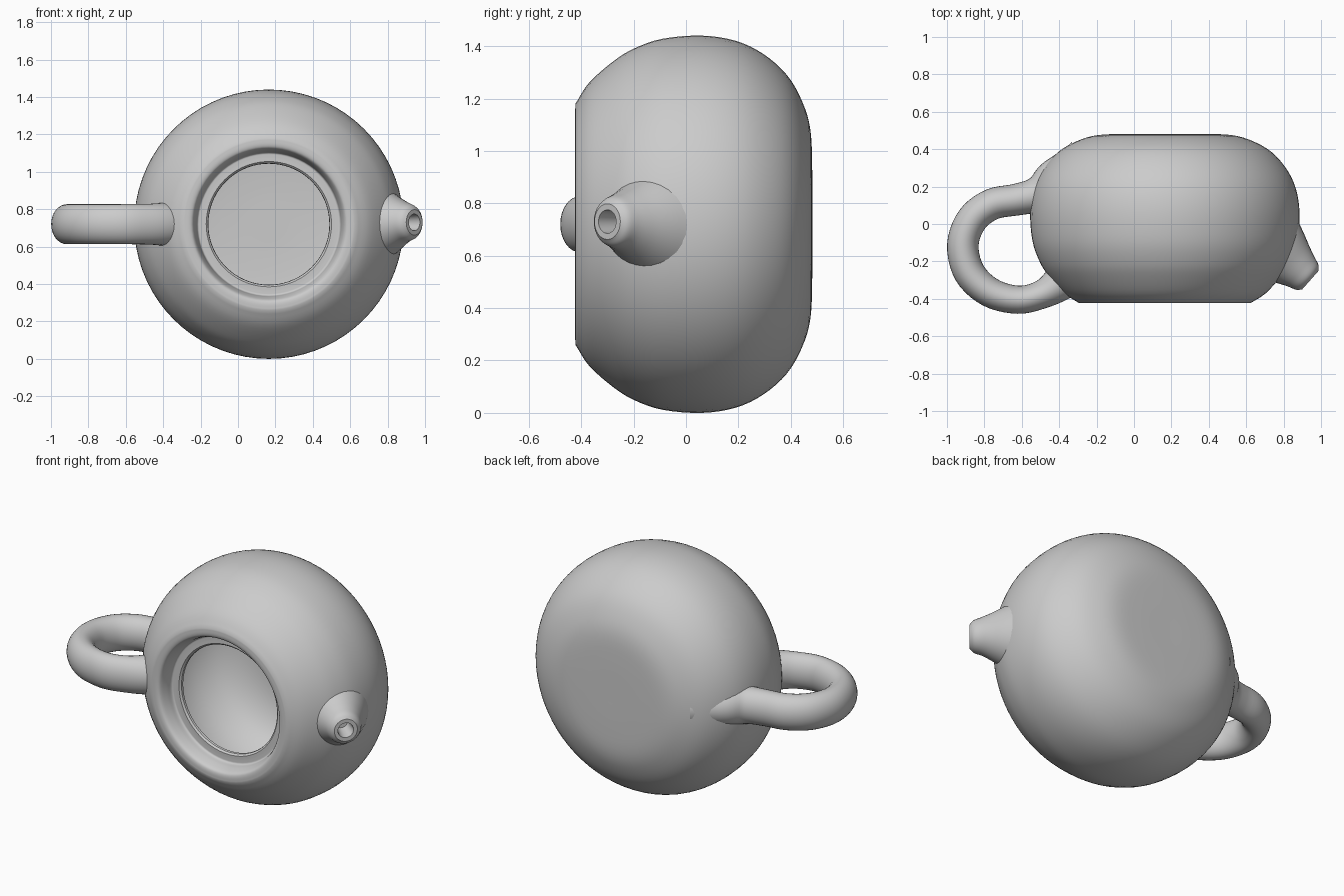
import bpy, bmesh, math
from mathutils import Vector

if "Cube" in bpy.data.objects:
    bpy.data.objects.remove(bpy.data.objects["Cube"])

CX, CZ = 0.165, 0.72      # body axis runs along y through this point
SEG = 72


def smooth_path(pts, n):
    """Catmull-Rom interpolation of tuples of any length."""
    p = [Vector(q) for q in pts]
    p = [2 * p[0] - p[1]] + p + [2 * p[-1] - p[-2]]
    out = []
    for a, b, c, d in zip(p, p[1:], p[2:], p[3:]):
        for i in range(n):
            t = i / n
            out.append(0.5 * (2 * b + (c - a) * t + (2 * a - 5 * b + 4 * c - d) * t * t
                              + (3 * b - a - 3 * c + d) * t ** 3))
    return out + [p[-2]]


def skin(name, rings, cap=True):
    """Bridge rings of points into one smooth closed object."""
    bm = bmesh.new()
    rows = [[bm.verts.new(co) for co in r] for r in rings]
    for r, s in zip(rows, rows[1:]):
        for i in range(len(r)):
            j = (i + 1) % len(r)
            bm.faces.new((r[i], r[j], s[j], s[i]))
    if cap:
        bm.faces.new(rows[0])
        bm.faces.new(rows[-1])
    bmesh.ops.remove_doubles(bm, verts=bm.verts, dist=1e-5)
    bmesh.ops.recalc_face_normals(bm, faces=bm.faces)
    me = bpy.data.meshes.new(name)
    bm.to_mesh(me)
    bm.free()
    ob = bpy.data.objects.new(name, me)
    bpy.context.collection.objects.link(ob)
    return ob


def lathe(name, profile):
    """Revolve (radius, y) points around the body axis."""
    return skin(name, [[(CX + r * math.cos(a), y, CZ + r * math.sin(a))
                        for a in (math.tau * i / SEG for i in range(SEG))]
                       for r, y in profile], cap=False)


def loft(name, sections, n=5, sides=32):
    """Elliptical tube; sections are (x, y, z, radius in plan, vertical radius)."""
    s = smooth_path(sections, n)
    # drop repeated directions at flat ends by taking tangents over given spine
    rings = []
    for i, q in enumerate(s):
        a, b = s[max(i - 1, 0)], s[min(i + 1, len(s) - 1)]
        t = Vector((b[0] - a[0], b[1] - a[1])).normalized()
        rings.append([(q[0] - t.y * q[3] * math.cos(u), q[1] + t.x * q[3] * math.cos(u),
                       q[2] + q[4] * math.sin(u))
                      for u in (math.tau * k / sides for k in range(sides))])
    return skin(name, rings)


def cut(ob, cutter):
    m = ob.modifiers.new("cut", "BOOLEAN")
    m.operation, m.solver, m.object = "DIFFERENCE", "EXACT", cutter
    bpy.context.view_layer.objects.active = ob
    bpy.ops.object.modifier_apply(modifier=m.name)


def finish(ob):
    bpy.ops.object.select_all(action="DESELECT")
    ob.select_set(True)
    bpy.context.view_layer.objects.active = ob
    bpy.ops.object.shade_smooth_by_angle(angle=math.radians(40))


# body: outer wall, rolled lip, stepped lid seat and hollow inside
outer = smooth_path([(0, .482), (.2, .482), (.36, .475), (.47, .443), (.57, .385), (.65, .295),
                     (.70, .19), (.72, .06), (.708, -.09), (.67, -.2), (.62, -.28),
                     (.54, -.37), (.46, -.422)], 4)
seat = smooth_path([(.46, -.422), (.425, -.422), (.405, -.41), (.39, -.37), (.382, -.335),
                    (.365, -.33), (.335, -.33)], 4)
hollow = smooth_path([(.325, -.32), (.335, -.30), (.45, -.30), (.56, -.22), (.635, -.08), (.65, .06),
                      (.62, .2), (.54, .32), (.40, .39), (.2, .41), (0, .412)], 4)
body = lathe("body", [tuple(v) for v in outer + seat[1:] + hollow])

# helper volume that keeps handle and spout roots inside the body wall
core = lathe("hollow_cutter", [(0, -.32)] + [(r + .02 if r > .01 else 0, y) for r, y in hollow])
core.hide_render = True
core.hide_set(True)

# handle: flattened loop, flared where it meets the body
handle = loft("handle", [(-.30, .22, .72, .22, .15), (-.42, .20, .72, .15, .125),
                         (-.52, .155, .72, .098, .11), (-.63, .13, .72, .085, .106),
                         (-.76, .105, .72, .084, .106), (-.865, .025, .72, .084, .107),
                         (-.915, -.11, .72, .084, .107), (-.88, -.26, .72, .084, .107),
                         (-.77, -.365, .72, .08, .107), (-.62, -.405, .72, .075, .107),
                         (-.49, -.375, .72, .077, .108), (-.39, -.31, .72, .10, .115),
                         (-.30, -.22, .72, .12, .12)])
cut(handle, core)

# spout: short tapering cone with a small opening
spout = loft("spout", [(.60, .0, .71, .33, .33), (.70, -.09, .715, .235, .245),
                       (.785, -.16, .72, .175, .185), (.845, -.212, .725, .135, .14),
                       (.89, -.252, .73, .108, .11), (.925, -.284, .73, .09, .092),
                       (.943, -.30, .73, .066, .068)])
cut(spout, core)
bore = loft("spout_cutter", [(.86, -.226, .73, .035, .035), (.92, -.28, .73, .042, .042),
                             (1.0, -.352, .73, .052, .052)])
bore.hide_render = True
bore.hide_set(True)
cut(spout, bore)

for part in (body, handle, spout):
    finish(part)
